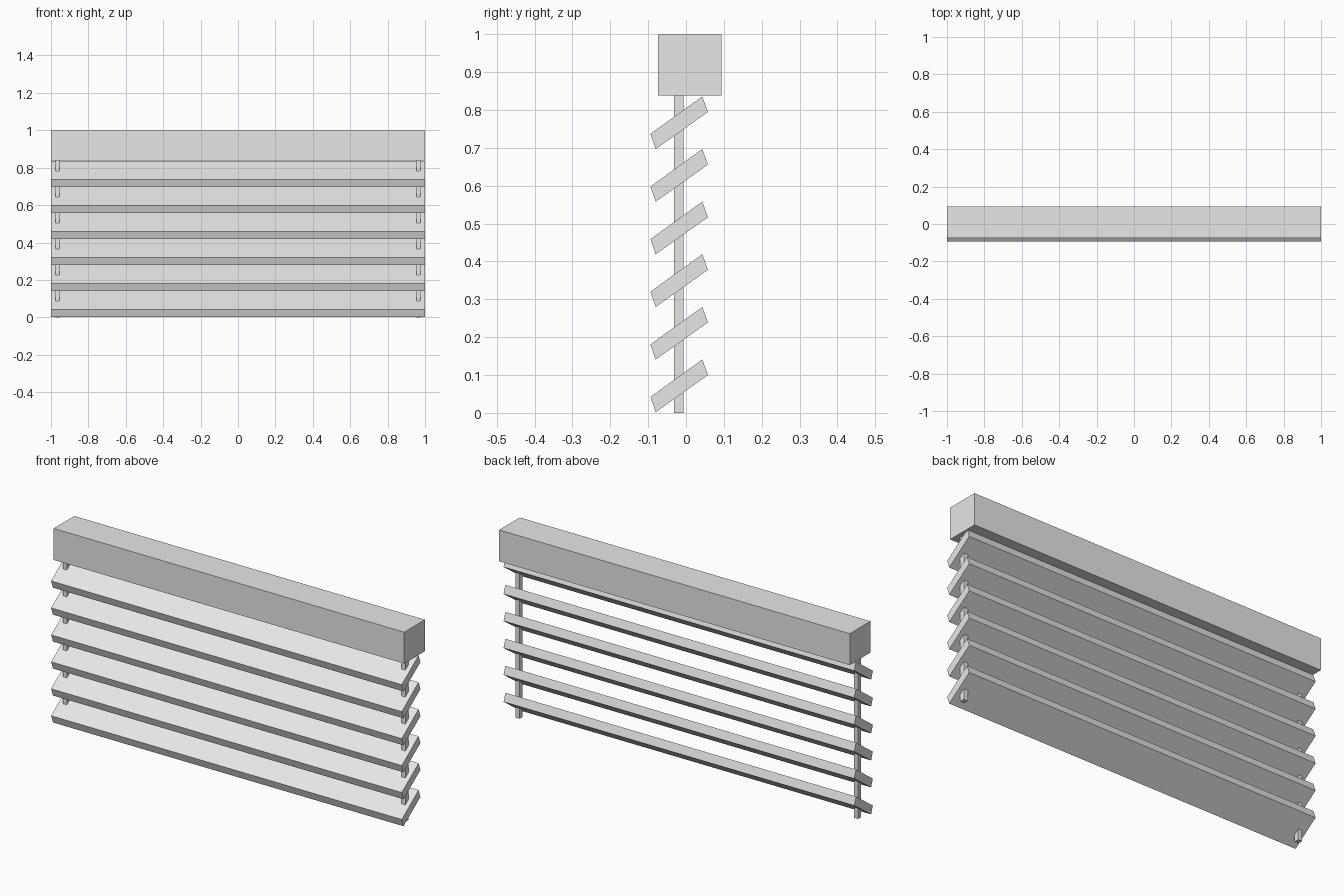
import bpy
import bmesh

cube = bpy.data.objects.get("Cube")
if cube:
    bpy.data.objects.remove(cube, do_unlink=True)

# One plain grey for every part
grey = bpy.data.materials.new("light_grey")
grey.use_nodes = True
grey.diffuse_color = (0.8, 0.8, 0.8, 1)
grey.node_tree.nodes["Principled BSDF"].inputs["Base Color"].default_value = (0.8, 0.8, 0.8, 1)


def extrude_profile(name, profile, x0, x1):
    """Extrude a (y, z) outline along x between x0 and x1."""
    bm = bmesh.new()
    face = bm.faces.new([bm.verts.new((x0, y, z)) for y, z in profile])
    out = bmesh.ops.extrude_face_region(bm, geom=[face])
    verts = [g for g in out["geom"] if isinstance(g, bmesh.types.BMVert)]
    bmesh.ops.translate(bm, verts=verts, vec=(x1 - x0, 0, 0))
    bmesh.ops.recalc_face_normals(bm, faces=bm.faces)
    mesh = bpy.data.meshes.new(name)
    bm.to_mesh(mesh)
    bm.free()
    mesh.materials.append(grey)
    obj = bpy.data.objects.new(name, mesh)
    bpy.context.collection.objects.link(obj)
    return obj


def rectangle(y0, y1, z0, z1):
    return [(y0, z0), (y1, z0), (y1, z1), (y0, z1)]


# Head rail across the top
extrude_profile("head_rail", rectangle(-0.074, 0.094, 0.838, 1.0), -1, 1)

# Six tilted slats, low at the front
slat = [(-0.094, 0.042), (-0.08, 0.002), (0.058, 0.1), (0.043, 0.141)]
for i in range(6):
    lift = i * 0.139
    extrude_profile(f"slat_{i + 1}", [(y, z + lift) for y, z in slat], -1, 1)

# Square support cords running through both ends of the slats
cord = rectangle(-0.032, -0.007, 0, 0.84)
extrude_profile("left_cord", cord, 0.954, 0.977)
extrude_profile("right_cord", cord, -0.977, -0.954)
